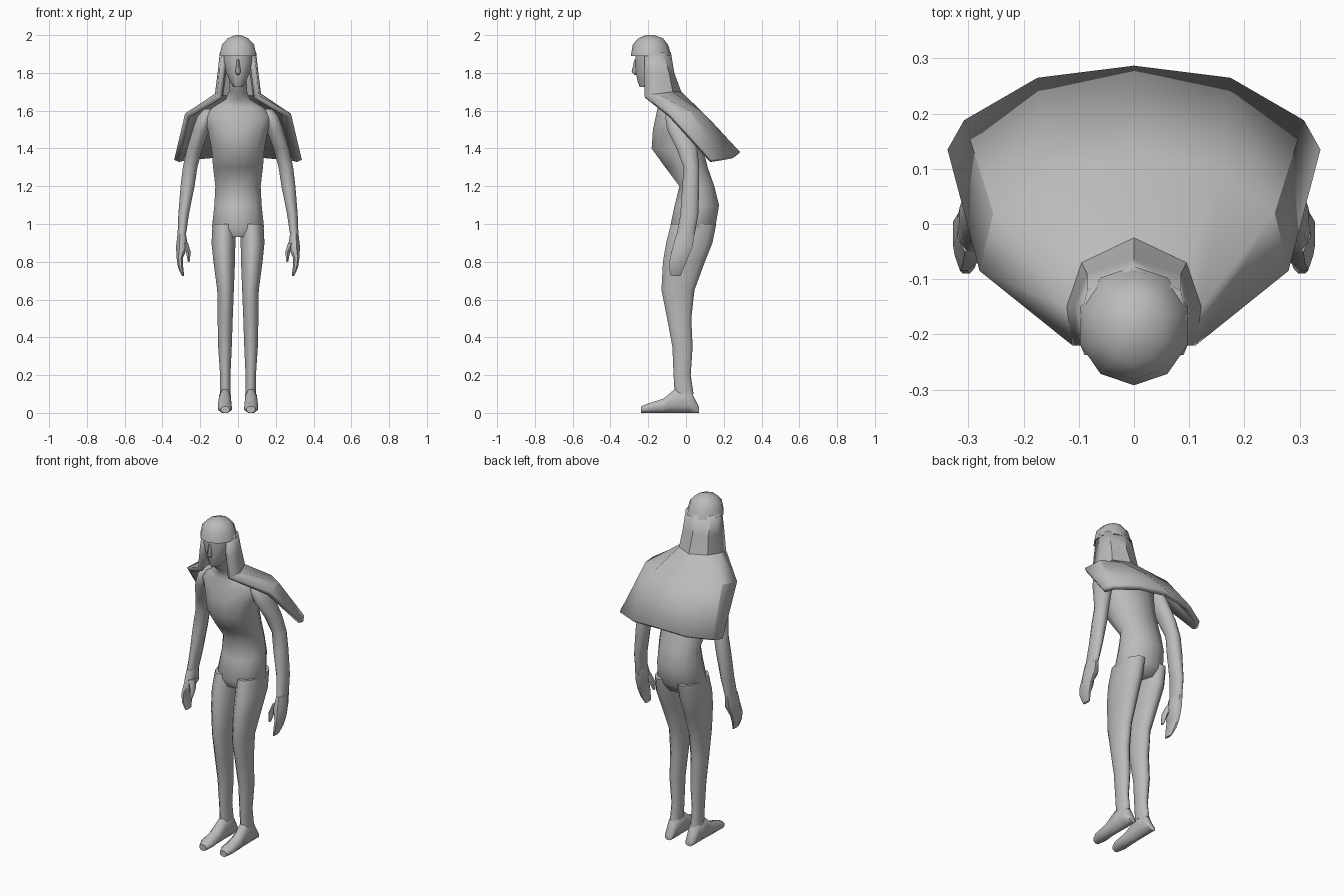
import bpy
import bmesh
import math

default_cube = bpy.data.objects.get("Cube")
if default_cube:
    bpy.data.objects.remove(default_cube)

# One plain grey for the whole figure
grey = bpy.data.materials.new("plain grey")
grey.use_nodes = True
colour = (0.5, 0.5, 0.5, 1)
grey.diffuse_color = colour
grey.node_tree.nodes["Principled BSDF"].inputs["Base Color"].default_value = colour


def finish(name, bm, sharp_angle):
    """Turn a bmesh into a shaded object with the shared material."""
    bmesh.ops.recalc_face_normals(bm, faces=bm.faces)
    mesh = bpy.data.meshes.new(name)
    bm.to_mesh(mesh)
    bm.free()
    mesh.materials.append(grey)
    obj = bpy.data.objects.new(name, mesh)
    bpy.context.collection.objects.link(obj)
    bpy.ops.object.select_all(action="DESELECT")
    bpy.context.view_layer.objects.active = obj
    obj.select_set(True)
    bpy.ops.object.shade_smooth_by_angle(angle=math.radians(sharp_angle))
    return obj


def bridge(bm, rows, closed):
    """Join neighbouring rows of vertices with quads."""
    for lower, upper in zip(rows, rows[1:]):
        count = len(lower)
        for i in range(count if closed else count - 1):
            j = (i + 1) % count
            bm.faces.new((lower[i], lower[j], upper[j], upper[i]))


def loft(name, rings, sides=12, side=1, along_y=False, sharp_angle=60):
    """Rings are (height, x min, x max, y min, y max); along_y swaps y and z."""
    bm = bmesh.new()
    rows = []
    reach = 1 / math.cos(math.pi / sides)
    for height, x_min, x_max, low, high in rings:
        row = []
        for i in range(sides):
            angle = math.tau * (i + 0.5) / sides
            x = (x_min + x_max + (x_max - x_min) * reach * math.cos(angle)) / 2
            depth = (low + high + (high - low) * reach * math.sin(angle)) / 2
            place = (x * side, height, depth) if along_y else (x * side, depth, height)
            row.append(bm.verts.new(place))
        rows.append(row)
    bridge(bm, rows, closed=True)
    bm.faces.new(rows[0])
    bm.faces.new(rows[-1])
    return finish(name, bm, sharp_angle)


def body_loft(name, rings, **options):
    """Symmetric loft from (height, half width, y min, y max)."""
    return loft(name, [(z, -w, w, a, b) for z, w, a, b in rings], **options)


# Torso, from crotch to neck
body_loft("torso", [
    (.93, .1, -.06, .12), (.98, .138, -.085, .155), (1.1, .125, -.06, .175),
    (1.2, .12, -.035, .15), (1.3, .132, -.11, .115), (1.4, .14, -.182, .09),
    (1.5, .16, -.175, .06), (1.57, .18, -.16, .03), (1.62, .13, -.15, 0),
    (1.66, .065, -.15, -.04), (1.7, .048, -.2, -.08), (1.78, .045, -.22, -.1),
])

# Head with a tapering chin
body_loft("head", [
    (1.725, .022, -.245, -.18), (1.75, .04, -.255, -.13), (1.8, .062, -.265, -.1),
    (1.86, .08, -.268, -.1), (1.92, .08, -.268, -.1),
])
body_loft("nose", [
    (1.79, .008, -.27, -.25), (1.805, .014, -.285, -.25), (1.87, .006, -.272, -.25),
], sides=6)

# Domed top of the hood with its brow band
body_loft("hood_crown", [
    (1.89, .098, -.287, -.082), (1.95, .085, -.277, -.1),
    (1.983, .055, -.25, -.125), (2, .015, -.21, -.17),
], sides=10, sharp_angle=40)

# Limbs, built once for each side
for label, side in (("left", 1), ("right", -1)):
    loft(label + "_leg", [
        (.1, .04, .095, -.06, .04), (.2, .04, .095, -.066, .025),
        (.35, .033, .105, -.072, .035), (.5, .028, .108, -.1, .028),
        (.65, .022, .11, -.13, .045), (.8, .016, .13, -.122, .1),
        (.9, .014, .14, -.105, .14), (1, .01, .135, -.08, .16),
    ], side=side)
    loft(label + "_foot", [
        (-.237, .045, .09, 0, .035), (-.2, .033, .105, 0, .05),
        (-.12, .035, .105, 0, .075), (-.06, .038, .1, 0, .125),
        (.02, .036, .1, 0, .13), (.07, .045, .092, 0, .03),
    ], sides=8, side=side, along_y=True)
    loft(label + "_arm", [
        (1.61, .12, .18, -.09, -.01), (1.57, .13, .215, -.11, .02),
        (1.5, .15, .24, -.1, .04), (1.4, .188, .27, -.05, .06),
        (1.3, .215, .292, -.012, .07), (1.2, .23, .304, -.02, .07),
        (1.05, .26, .316, -.03, .065), (.94, .276, .32, -.05, .045),
    ], side=side)
    loft(label + "_hand", [
        (.95, .276, .32, -.05, .045), (.88, .265, .328, -.07, .035),
        (.82, .292, .325, -.085, .01), (.77, .29, .318, -.09, -.01),
        (.725, .285, .297, -.08, -.03),
    ], sides=8, side=side)
    loft(label + "_thumb", [
        (.9, .265, .3, -.06, -.01), (.85, .25, .275, -.075, -.035),
        (.8, .256, .266, -.08, -.06),
    ], sides=6, side=side)

# Hood and cape: half rows from the front edge to the middle of the back
cape_rows = [
    [(.085, -.22, 1.91), (.096, -.17, 1.91), (.085, -.12, 1.91), (0, -.08, 1.91)],
    [(.1, -.22, 1.8), (.108, -.15, 1.8), (.085, -.09, 1.8), (0, -.062, 1.8)],
    [(.112, -.22, 1.68), (.122, -.15, 1.69), (.095, -.07, 1.7), (0, -.025, 1.7)],
    [(.28, -.085, 1.585), (.255, .02, 1.6), (.16, .09, 1.59), (0, .12, 1.56)],
    [(.338, .135, 1.34), (.308, .188, 1.35), (.175, .265, 1.365), (0, .287, 1.38)],
]
bm = bmesh.new()
rows = []
for half in cape_rows:
    mirrored = [(-x, y, z) for x, y, z in reversed(half[:-1])]
    rows.append([bm.verts.new(point) for point in half + mirrored])
bridge(bm, rows, closed=False)
cape = finish("hood_and_cape", bm, 30)

# Thicken the cloth inward, whichever way the sheet's normals settled
outward = cape.data.polygons[-1].normal.dot(cape.data.polygons[-1].center) > 0
cloth = cape.modifiers.new("cloth thickness", "SOLIDIFY")
cloth.thickness = 0.03
cloth.offset = -1 if outward else 1
